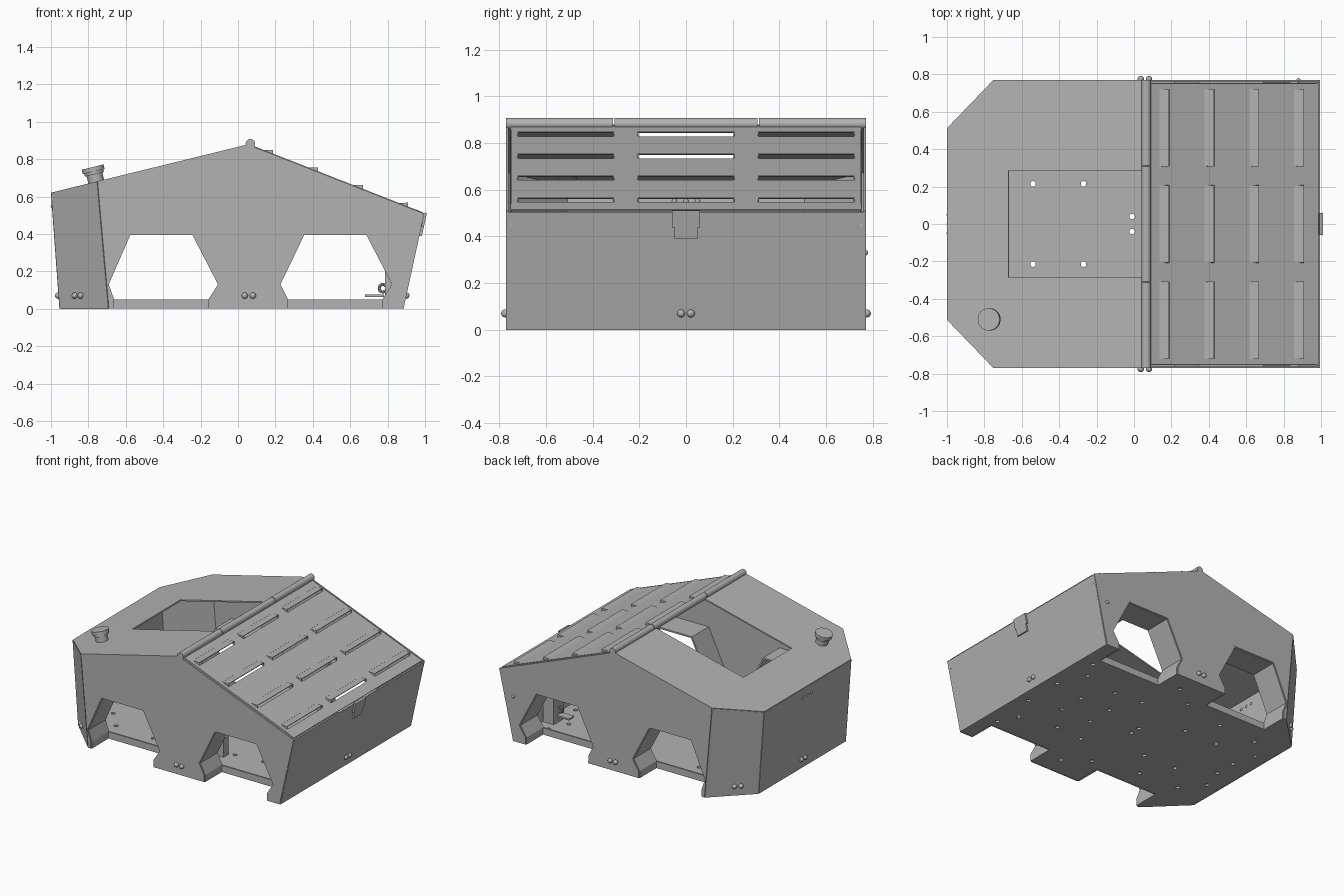
import bpy, bmesh, math
from mathutils import Vector

if "Cube" in bpy.data.objects:
    bpy.data.objects.remove(bpy.data.objects["Cube"], do_unlink=True)

grey = bpy.data.materials.new("plain_grey")
grey.use_nodes = True
grey.diffuse_color = (0.45, 0.45, 0.45, 1)
grey.node_tree.nodes["Principled BSDF"].inputs["Base Color"].default_value = grey.diffuse_color

W = 0.765             # half width to the middle of the side sheets
RIDGE = (0.06, 0.875)
DEPTH = 0.2           # depth of the wheel wells


def deck_z(x):
    return RIDGE[1] + 0.245 * (x - RIDGE[0])


def lid_z(x):
    return RIDGE[1] - 0.392 * (x - RIDGE[0])


def right_x(z):
    return 0.88 + 0.225 * z


def plate(name, faces, thick=0.012):
    """Sheet part from polygons, given thickness."""
    bm = bmesh.new()
    for f in faces:
        bm.faces.new([bm.verts.new(p) for p in f])
    bmesh.ops.remove_doubles(bm, verts=bm.verts, dist=0.0005)
    bmesh.ops.recalc_face_normals(bm, faces=bm.faces)
    me = bpy.data.meshes.new(name)
    bm.to_mesh(me)
    bm.free()
    ob = bpy.data.objects.new(name, me)
    bpy.context.collection.objects.link(ob)
    me.materials.append(grey)
    mod = ob.modifiers.new("thickness", 'SOLIDIFY')
    mod.thickness = thick
    mod.offset = 0
    return ob


def finish(name):
    ob = bpy.context.object
    ob.name = name
    ob.data.materials.append(grey)
    bpy.ops.object.shade_smooth_by_angle(angle=math.radians(40))
    return ob


def rod(name, a, b, r, sides=24):
    a, b = Vector(a), Vector(b)
    rot = (b - a).to_track_quat('Z', 'Y').to_euler()
    bpy.ops.mesh.primitive_cylinder_add(vertices=sides, radius=r, depth=(b - a).length,
                                        location=(a + b) / 2, rotation=rot)
    return finish(name)


def box(name, loc, size):
    bpy.ops.mesh.primitive_cube_add(size=1, location=loc)
    bpy.context.object.scale = size
    return finish(name)


def bolt(name, loc, r=0.017):
    bpy.ops.mesh.primitive_uv_sphere_add(segments=14, ring_count=8, radius=r, location=loc)
    return finish(name)


# wheel well outlines, open at the bottom
well = [(0.78, 0), (0.78, 0.05), (0.83, 0.13), (0.69, 0.4),
        (0.35, 0.4), (0.22, 0.13), (0.26, 0.05), (0.26, 0)]
rear_well = [(x - 0.93, z) for x, z in well]
rear_well[5] = (-0.698, 0.13)

# side walls, corner walls, well linings
outline = [(-0.69, 0), (-0.75, deck_z(-0.75)), RIDGE, (0.995, lid_z(0.995)), (0.88, 0)]
outline += well + rear_well
for side, s in (("front", -1), ("back", 1)):
    y = s * W
    plate(side + "_wall", [[(x, y, z) for x, z in outline]], 0.01)
    plate(side + "_corner_wall", [[(-0.995, s * 0.51, deck_z(-0.995)), (-0.75, y, deck_z(-0.75)),
                                   (-0.69, y, 0), (-0.95, s * 0.51, 0)]], 0.01)
    for tag, pts in (("left", well), ("right", rear_well)):
        inner = s * (W - DEPTH)
        plate(f"{side}_{tag}_well_lining",
              [[(a[0], y, a[1]), (b[0], y, b[1]), (b[0], inner, b[1]), (a[0], inner, a[1])]
               for a, b in zip(pts, pts[1:])], 0.014)
        x0, x1 = pts[-1][0], pts[0][0]
        plate(f"{side}_{tag}_floor_flange",
              [[(x0, inner, 0), (x1, inner, 0), (x1, inner, 0.05), (x0, inner, 0.05)]])

# end walls
plate("right_end_wall", [[(-0.995, -0.51, deck_z(-0.995)), (-0.995, 0.51, deck_z(-0.995)),
                          (-0.95, 0.51, 0), (-0.95, -0.51, 0)]], 0.01)
plate("left_end_wall", [[(0.88, -W, 0), (0.88, W, 0), (0.99, W, 0.505), (0.99, -W, 0.505)]], 0.01)

# floor with wheel notches
N = W - DEPTH
half = [(0.88, W)]
for pts in (well, rear_well):
    a, b = pts[0][0], pts[-1][0]
    half += [(a, W), (a, N), (b, N), (b, W)]
half += [(-0.69, W), (-0.95, 0.51)]
full = half + [(x, -y) for x, y in reversed(half)]
floor = plate("floor", [[(x, y, 0.008) for x, y in full]], 0.014)

# drain and mounting holes in the floor
holes = [(-0.54, 0.215), (-0.27, 0.215), (-0.01, 0.04), (0.78, 0.5), (0.71, 0.36), (0.42, 0.3),
         (0.2, 0.32), (0.55, 0.1), (0.3, 0.1), (-0.05, 0.5), (0.12, 0.62), (-0.4, 0.42),
         (-0.72, 0.4), (-0.85, 0.25), (0.8, 0.15), (-0.8, 0.08)]
bm = bmesh.new()
for x, y in holes:
    for s in (1, -1):
        new = bmesh.ops.create_cone(bm, cap_ends=True, segments=14, radius1=0.015,
                                    radius2=0.015, depth=0.1)["verts"]
        bmesh.ops.translate(bm, verts=new, vec=(x, s * y, 0))
me = bpy.data.meshes.new("hole_cutter")
bm.to_mesh(me)
bm.free()
cutter = bpy.data.objects.new("hole_cutter", me)
bpy.context.collection.objects.link(cutter)
cutter.hide_render = True
cut = floor.modifiers.new("holes", 'BOOLEAN')
cut.operation, cut.object, cut.solver = 'DIFFERENCE', cutter, 'EXACT'
bpy.context.view_layer.objects.active = floor
for mod in list(floor.modifiers):
    bpy.ops.object.modifier_apply(modifier=mod.name)
bpy.data.objects.remove(cutter, do_unlink=True)

# top deck with hatch opening
deck = [(-0.998, 0), (-0.998, 0.51), (-0.75, 0.77), (0.06, 0.77), (0.06, 0.285),
        (-0.67, 0.285), (-0.67, 0)]
plate("top_deck", [[(x, s * y, deck_z(x)) for x, y in deck] for s in (1, -1)], 0.01)

# louvred lid, with a slot under each hood
slots_x = [(0.135 + 0.24 * i, 0.188 + 0.24 * i) for i in range(4)]
slots_y = [(c - 0.205, c + 0.205) for c in (-0.515, 0, 0.515)]
xs = [0.07] + [v for p in slots_x for v in p] + [0.985]
ys = [-0.75] + [v for p in slots_y for v in p] + [0.75]
cells = []
for i in range(len(xs) - 1):
    for j in range(len(ys) - 1):
        if i % 2 and j % 2:
            continue
        cells.append([(x, y, lid_z(x)) for x, y in ((xs[i], ys[j]), (xs[i + 1], ys[j]),
                                                    (xs[i + 1], ys[j + 1]), (xs[i], ys[j + 1]))])
for y in (-0.75, 0.75):
    a, b = xs[0], xs[-1]
    cells.append([(a, y, lid_z(a)), (b, y, lid_z(b)), (b, y, lid_z(b) - 0.07), (a, y, lid_z(a) - 0.07)])
plate("louvred_lid", cells, 0.008)
for i, (x0, x1) in enumerate(slots_x):
    for j, (y0, y1) in enumerate(slots_y):
        top = lid_z(x1) + 0.022
        hood = [[(x0, y0, lid_z(x0)), (x1, y0, top), (x1, y1, top), (x0, y1, lid_z(x0))]]
        hood += [[(x0, y, lid_z(x0)), (x1, y, top), (x1, y, lid_z(x1))] for y in (y0, y1)]
        plate(f"louvre_hood_{i}_{j}", hood, 0.006)

# hinge tube along the ridge
for name, a, b in (("front", -0.77, -0.312), ("middle", -0.307, 0.307), ("back", 0.312, 0.77)):
    rod(name + "_hinge_tube", (0.066, a, 0.882), (0.066, b, 0.882), 0.025)

# lid latch tab
for name, hw, z0, z1 in (("upper", 0.06, 0.44, 0.512), ("lower", 0.05, 0.39, 0.44)):
    plate(name + "_latch_tab", [[(right_x(z) + 0.006, y, z) for y, z in
                                 ((-hw, z0), (hw, z0), (hw, z1), (-hw, z1))]], 0.018)

# filler neck and cap, square to the deck
base = Vector((-0.757, -0.51, deck_z(-0.757)))
up = Vector((-0.238, 0, 0.971))
rod("filler_neck", base - up * 0.03, base + up * 0.06, 0.043, 32)
rod("filler_collar", base + up * 0.045, base + up * 0.06, 0.052, 32)
rod("filler_cap", base + up * 0.06, base + up * 0.085, 0.06, 32)

# paired bolts low on every wall
for k in (-1, 1):
    bolt("left_end_bolt", (0.9, 0.021 * k, 0.07))
    bolt("right_end_bolt", (-0.962, 0.021 * k, 0.07))
    for s in (-1, 1):
        bolt("side_bolt", (0.058 + 0.022 * k, s * 0.775, 0.07))
        bolt("corner_bolt", (-0.857 + 0.016 * k, s * (0.617 + 0.016 * k), 0.07))
for y in (-0.05, 0, 0.05):
    bolt("upper_right_end_bolt", (-0.99, y, 0.55), 0.012)
bolt("back_wall_bolt", (0.88, 0.768, 0.33), 0.012)

# inner bracket with ring and a small post
box("inner_bracket", (0.83, 0.37, 0.11), (0.09, 0.12, 0.19))
box("bracket_foot", (0.73, 0.37, 0.07), (0.1, 0.06, 0.012))
bpy.ops.mesh.primitive_torus_add(location=(0.775, 0.37, 0.11), rotation=(math.pi / 2, 0, 0),
                                 major_radius=0.02, minor_radius=0.008,
                                 major_segments=20, minor_segments=8)
finish("bracket_ring")
box("inner_post", (0.13, -0.37, 0.08), (0.06, 0.06, 0.14))
